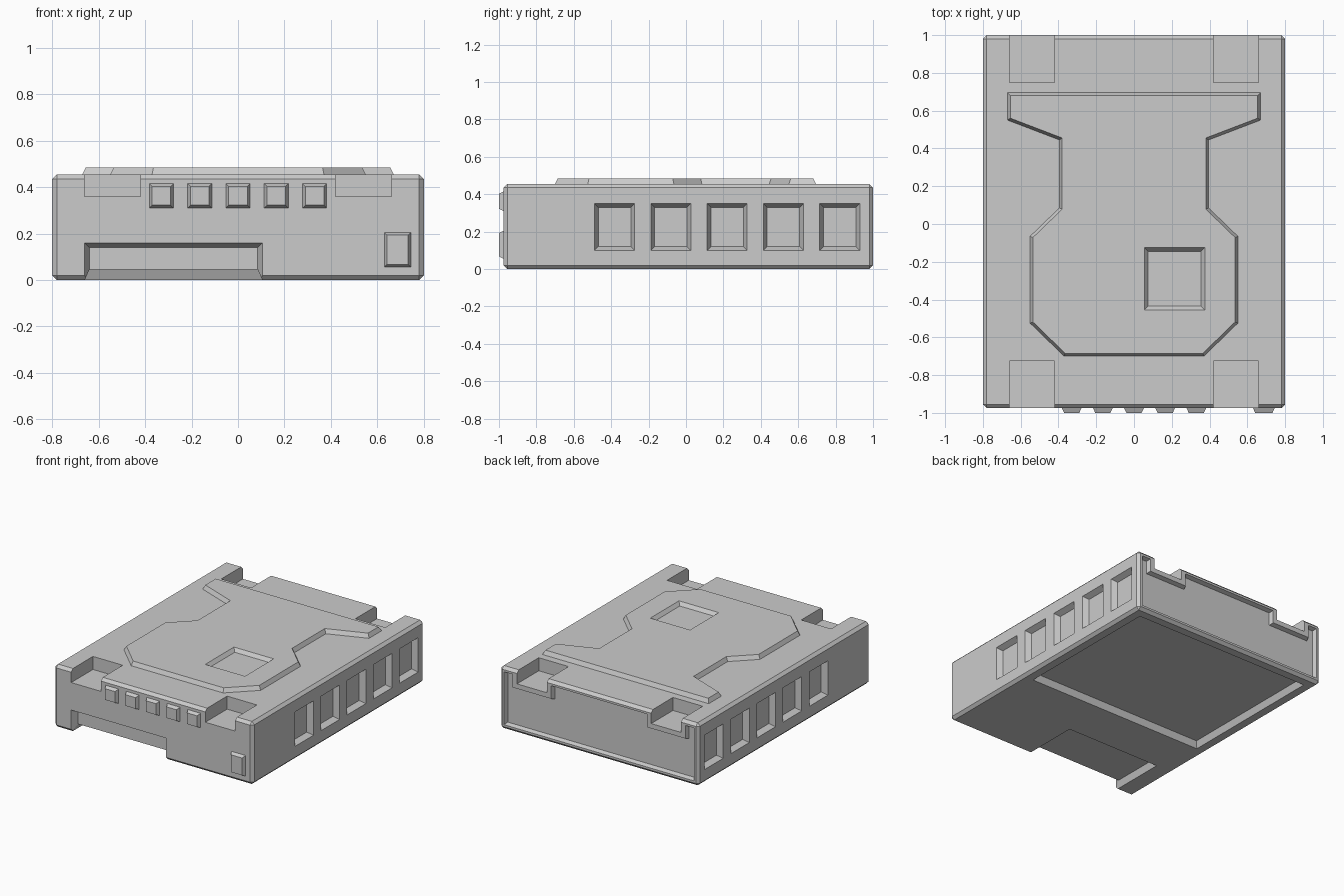
import bpy, bmesh
from mathutils import Vector

if "Cube" in bpy.data.objects:
    bpy.data.objects.remove(bpy.data.objects["Cube"])

# Maps from a face's own (u, v, outward height) to model space
FRONT = lambda u, v, w: (u, -0.975 - w, v)
BACK = lambda u, v, w: (u, 1.0 + w, v)
TOP = lambda u, v, w: (u, v, 0.455 + w)
LID = lambda u, v, w: (u, v, 0.485 + w)
BOTTOM = lambda u, v, w: (u, v, -w)
SIDES = (lambda u, v, w: (0.8 + w, u, v), lambda u, v, w: (-0.8 - w, u, v))


def rect(u0, u1, v0, v1):
    return [(u0, v0), (u1, v0), (u1, v1), (u0, v1)]


def mirrored(half):
    """Counter-clockwise right half outline completed across u = 0."""
    return half + [(-u, v) for u, v in reversed(half)]


def inset(pts, d):
    """Mitred inset of a counter-clockwise outline."""
    out = []
    for i, p in enumerate(pts):
        p = Vector(p)
        a = (p - Vector(pts[i - 1])).normalized()
        b = (Vector(pts[(i + 1) % len(pts)]) - p).normalized()
        na, nb = Vector((-a.y, a.x)), Vector((-b.y, b.x))
        out.append(tuple(p + (na + nb) * (d / (1 + na.dot(nb)))))
    return out


def tapered(name, pts, place, height, taper, root):
    """Prism with a straight root and a tapered end; negative height goes inward."""
    bm = bmesh.new()
    loops = [(pts, root), (pts, 0), (inset(pts, taper), height)]
    rings = [[bm.verts.new(place(u, v, w)) for u, v in ring] for ring, w in loops]
    n = len(pts)
    for lo, hi in zip(rings, rings[1:]):
        for i in range(n):
            bm.faces.new((lo[i], lo[(i + 1) % n], hi[(i + 1) % n], hi[i]))
    bm.faces.new(rings[0])
    bm.faces.new(rings[-1])
    bmesh.ops.recalc_face_normals(bm, faces=bm.faces)
    mesh = bpy.data.meshes.new(name)
    bm.to_mesh(mesh)
    bm.free()
    ob = bpy.data.objects.new(name, mesh)
    bpy.context.collection.objects.link(ob)
    return ob


def apply(ob, mod):
    bpy.context.view_layer.objects.active = ob
    bpy.ops.object.modifier_apply(modifier=mod.name)


def carve(ob, pts, place, depth, taper=0.02):
    cutter = tapered("cutter", pts, place, -depth, taper, 0.05)
    cutter.hide_render = True
    mod = ob.modifiers.new("carve", 'BOOLEAN')
    mod.operation, mod.solver, mod.object = 'DIFFERENCE', 'EXACT', cutter
    apply(ob, mod)
    bpy.data.objects.remove(cutter)


# Chamfered case
bpy.ops.mesh.primitive_cube_add(size=1, location=(0, 0.0125, 0.2275))
case = bpy.context.object
case.name = "case"
case.scale = (1.6, 1.975, 0.455)
bpy.ops.object.transform_apply(location=True, rotation=True, scale=True)
bevel = case.modifiers.new("chamfer", 'BEVEL')
bevel.width, bevel.segments = 0.02, 1
apply(case, bevel)

# Corner notches in the top
for u0, u1 in ((-0.66, -0.42), (0.42, 0.66)):
    for v0, v1 in ((-1.1, -0.725), (0.75, 1.1)):
        carve(case, rect(u0, u1, v0, v1), TOP, 0.095, 0)

# Side windows
for place in SIDES:
    for y in (-0.382, -0.081, 0.22, 0.521, 0.822):
        carve(case, rect(y - 0.107, y + 0.107, 0.1, 0.35), place, 0.04)

# Back panel, stepped around the notches
back = mirrored([(0.765, 0.035), (0.765, 0.42), (0.695, 0.42),
                 (0.695, 0.325), (0.385, 0.325), (0.385, 0.42)])
carve(case, back, BACK, 0.03, 0.01)

# Front connector opening, its slot underneath, and the bottom panel
carve(case, rect(-0.66, 0.105, -0.2, 0.16), FRONT, 0.05)
carve(case, rect(-0.66, 0.105, -1.2, -0.55), BOTTOM, 0.045)
carve(case, rect(-0.72, 0.72, -0.2, 0.92), BOTTOM, 0.045)

# Raised lid with a square recess
lid = tapered("lid", mirrored([(0.37, -0.7), (0.55, -0.525), (0.55, -0.065),
                               (0.395, 0.085), (0.395, 0.445), (0.67, 0.55),
                               (0.67, 0.695)]), TOP, 0.03, 0.015, -0.01)
carve(lid, rect(0.055, 0.375, -0.455, -0.125), LID, 0.025)

# Front pins and indicator
for i in range(5):
    x = -0.33 + 0.165 * i
    tapered("pin", rect(x - 0.052, x + 0.052, 0.31, 0.415), FRONT, 0.025, 0.012, -0.01)
tapered("indicator", rect(0.63, 0.745, 0.055, 0.205), FRONT, 0.025, 0.012, -0.01)
